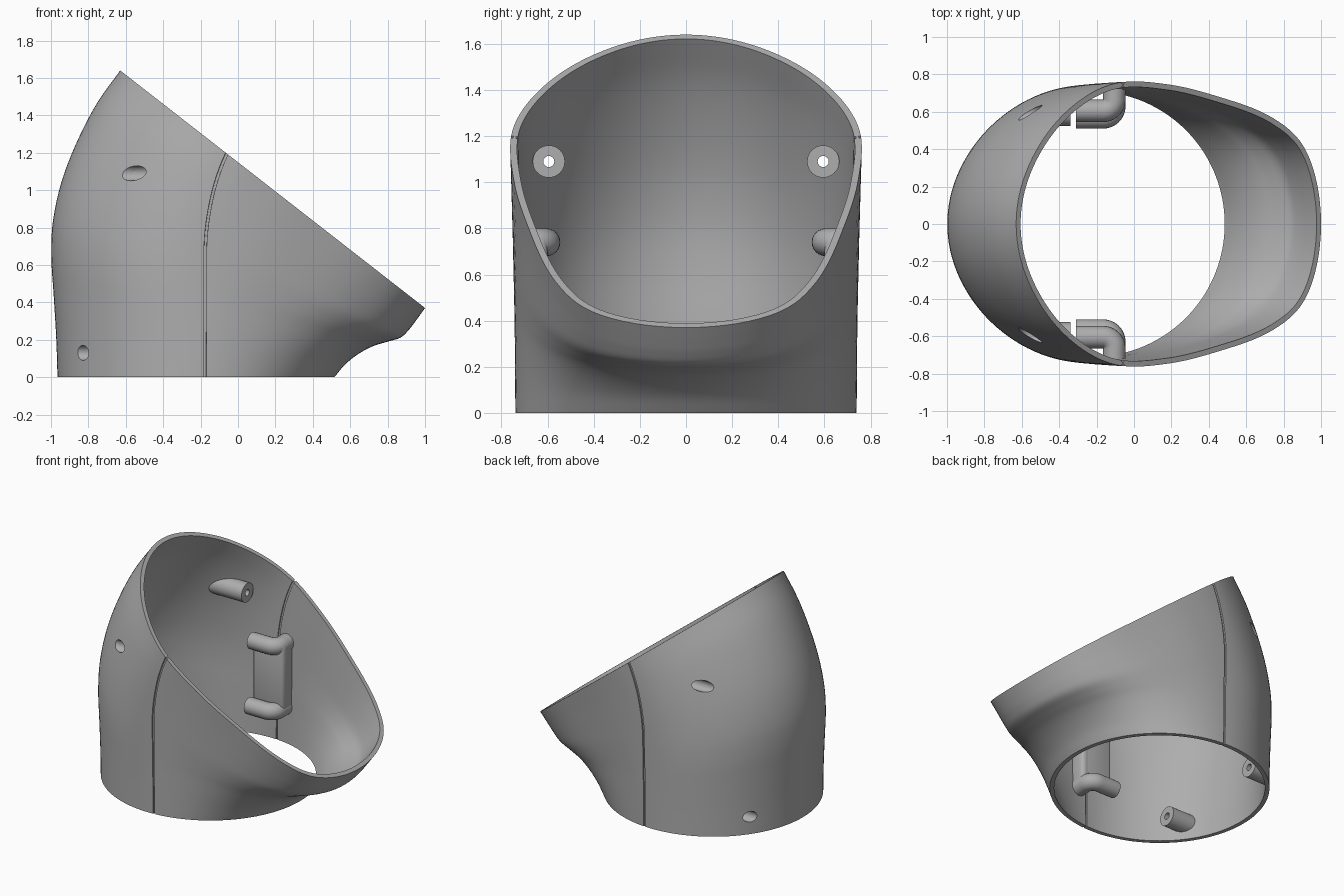
import bpy, bmesh, math
from mathutils import Vector

if "Cube" in bpy.data.objects:
    bpy.data.objects.remove(bpy.data.objects["Cube"])

grey = bpy.data.materials.new("mid grey")
grey.diffuse_color = (0.42, 0.42, 0.42, 1)
grey.use_nodes = True
grey.node_tree.nodes["Principled BSDF"].inputs["Base Color"].default_value = grey.diffuse_color

# Evenly spaced control points, bottom ring to slanted opening, as (x, z)
BACK = [(-.965, 0), (-.972, .21), (-.985, .43), (-.998, .64), (-.99, .83),
        (-.945, 1.04), (-.865, 1.25), (-.757, 1.46), (-.63, 1.64)]
FRONT = [(.515, 0), (.575, .07), (.645, .125), (.72, .165), (.80, .19),
         (.87, .212), (.915, .255), (.957, .31), (1.0, .37)]
# Half width of the opening relative to sin(angle), back to front
WIDTH = [(.77, 0), (.783, 0), (.808, 0), (.806, 0), (.746, 0),
         (.722, 0), (.785, 0), (.92, 0), (.97, 0)]
WALL = .03


def spline(table, t):
    """Smooth curve through evenly spaced points, t in 0..1."""
    p = [Vector(v) for v in table]
    p = [2 * p[0] - p[1]] + p + [2 * p[-1] - p[-2]]
    k = t * (len(table) - 1)
    i = min(int(k), len(table) - 2)
    f = k - i
    a, b, c, d = p[i:i + 4]
    return b + .5 * f * (c - a + f * (2 * a - 5 * b + 4 * c - d + f * (3 * (b - c) + d - a)))


def ring(s, inset, groove=0.0):
    """One planar cross-section, moved inward by inset, with a seam groove each side."""
    b, f = spline(BACK, s), spline(FRONT, s)
    length, axis = (f - b).length, (f - b).normalized()
    seam_x = -.175 + .115 * max(0, (1.19 * s - .72) / .47) ** 2
    seam = math.acos(1 - 2 * (seam_x - b.x) / (f.x - b.x))
    n = 32
    angles = [(seam - .008) * i / n for i in range(n + 1)] + [seam - .007, seam + .007]
    angles += [seam + .008 + (math.pi - seam - .008) * i / n for i in range(n + 1)]

    def point(t):
        w = .74 + (spline(WIDTH, min(max(t, 0), math.pi) / math.pi).x - .74) * s
        return Vector((length * (1 - math.cos(t)) / 2, w * math.sin(t)))
    half = []
    for i, t in enumerate(angles):
        d = point(t + .01) - point(t - .01)
        normal = Vector((-d.y, d.x)).normalized()
        q = point(t) - normal * (inset + (groove if i in (n + 1, n + 2) else 0))
        if i in (0, len(angles) - 1):
            q.y = 0
        half.append(q)
    loop = half + [Vector((q.x, -q.y)) for q in half[-2:0:-1]]
    return [(b.x + axis.x * q.x, q.y, b.y + axis.y * q.x) for q in loop]


def finish(bm, name):
    bmesh.ops.recalc_face_normals(bm, faces=bm.faces)
    me = bpy.data.meshes.new(name)
    bm.to_mesh(me)
    bm.free()
    me.materials.append(grey)
    ob = bpy.data.objects.new(name, me)
    bpy.context.collection.objects.link(ob)
    return ob


def skin(bm, loops, wrap):
    rows = [[bm.verts.new(p) for p in loop] for loop in loops]
    m = len(rows[0])
    pairs = list(zip(rows, rows[1:])) + ([(rows[-1], rows[0])] if wrap else [])
    for lo, hi in pairs:
        for i in range(m):
            bm.faces.new((lo[i], lo[(i + 1) % m], hi[(i + 1) % m], hi[i]))
    return rows


def x_cylinder(name, x0, x1, y, z, r):
    bm = bmesh.new()
    circle = [(y + r * math.cos(a * math.tau / 32), z + r * math.sin(a * math.tau / 32)) for a in range(32)]
    for row in skin(bm, [[(x, *c) for c in circle] for x in (x0, x1)], False):
        bm.faces.new(row)
    return finish(bm, name)


def boolean(ob, other, mode):
    mod = ob.modifiers.new("cut", 'BOOLEAN')
    mod.operation, mod.solver, mod.object = mode, 'EXACT', other
    bpy.context.view_layer.objects.active = ob
    bpy.ops.object.modifier_apply(modifier=mod.name)


def smooth(ob):
    bpy.ops.object.select_all(action='DESELECT')
    ob.select_set(True)
    bpy.context.view_layer.objects.active = ob
    bpy.ops.object.shade_smooth_by_angle(angle=math.radians(32))


# Elbow shell: outer skin, rim, inner skin, base rim
STEPS = 40
levels = [i / STEPS for i in range(STEPS + 1)]
bm = bmesh.new()
skin(bm, [ring(s, 0, .01) for s in levels] + [ring(s, WALL, -.008) for s in reversed(levels)], True)
shell = finish(bm, "elbow_shell")

# Helper solid that trims the bosses to the shell
bm = bmesh.new()
rows = skin(bm, [ring(s, .014) for s in levels], False)
bm.faces.new(rows[0])
bm.faces.new(rows[-1])
envelope = finish(bm, "envelope_helper")
helpers = [envelope]

# Screw bosses with counterbored holes, upper and lower pairs
for label, y, z, start, end in (("upper", .595, 1.09, -.95, -.34), ("lower", .43, .13, -.95, -.65)):
    for side, sy in (("front", -1), ("rear", 1)):
        boss = x_cylinder(f"{label}_{side}_boss", start, end, sy * y, z, .07)
        wide = x_cylinder("counterbore_helper", -1.2, end - .08, sy * y, z, .04)
        thin = x_cylinder("screw_hole_helper", -1.2, end + .1, sy * y, z, .024)
        boolean(boss, envelope, 'INTERSECT')
        boolean(boss, wide, 'DIFFERENCE')
        boolean(boss, thin, 'DIFFERENCE')
        boolean(shell, wide, 'DIFFERENCE')
        helpers += [wide, thin]
        smooth(boss)
smooth(shell)
for h in helpers:
    bpy.data.objects.remove(h)


def hook(name, sy, y, z, r):
    """Round rod along x that bends into the side wall."""
    path = [(-.31, y)]
    for i in range(9):
        a = i * math.pi / 16
        path.append((-.165 + .06 * math.sin(a), y + .06 - .06 * math.cos(a)))
    path.append((-.105, .725))
    bm = bmesh.new()
    loops = []
    for i, p in enumerate(path):
        p0, p1 = path[max(i - 1, 0)], path[min(i + 1, len(path) - 1)]
        d = Vector((p1[0] - p0[0], p1[1] - p0[1])).normalized()
        loops.append([(p[0] - d.y * r * math.cos(k), sy * (p[1] + d.x * r * math.cos(k)), z + r * math.sin(k))
                      for k in (j * math.tau / 24 for j in range(24))])
    rows = skin(bm, loops, False)
    bm.faces.new(rows[0])
    bm.faces.new(rows[-1])
    smooth(finish(bm, name))


def box(name, lo, hi, bevel):
    bm = bmesh.new()
    bmesh.ops.create_cube(bm, size=1)
    for v in bm.verts:
        v.co = [(a + b) / 2 + c * (b - a) for a, b, c in zip(lo, hi, v.co)]
    bmesh.ops.bevel(bm, geom=bm.edges[:], offset=bevel, segments=3, profile=.5, affect='EDGES')
    smooth(finish(bm, name))


# Joining clips on each side wall: two hooks, a web between them and a post
for side, sy in (("front", -1), ("rear", 1)):
    hook(f"{side}_upper_hook", sy, .605, .74, .06)
    hook(f"{side}_lower_hook", sy, .57, .27, .06)
    ys = sorted((sy * .60, sy * .635))
    box(f"{side}_clip_web", (-.295, ys[0], .27), (-.08, ys[1], .74), .008)
    ys = sorted((sy * .60, sy * .728))
    box(f"{side}_clip_post", (-.125, ys[0], .25), (-.05, ys[1], .77), .03)
